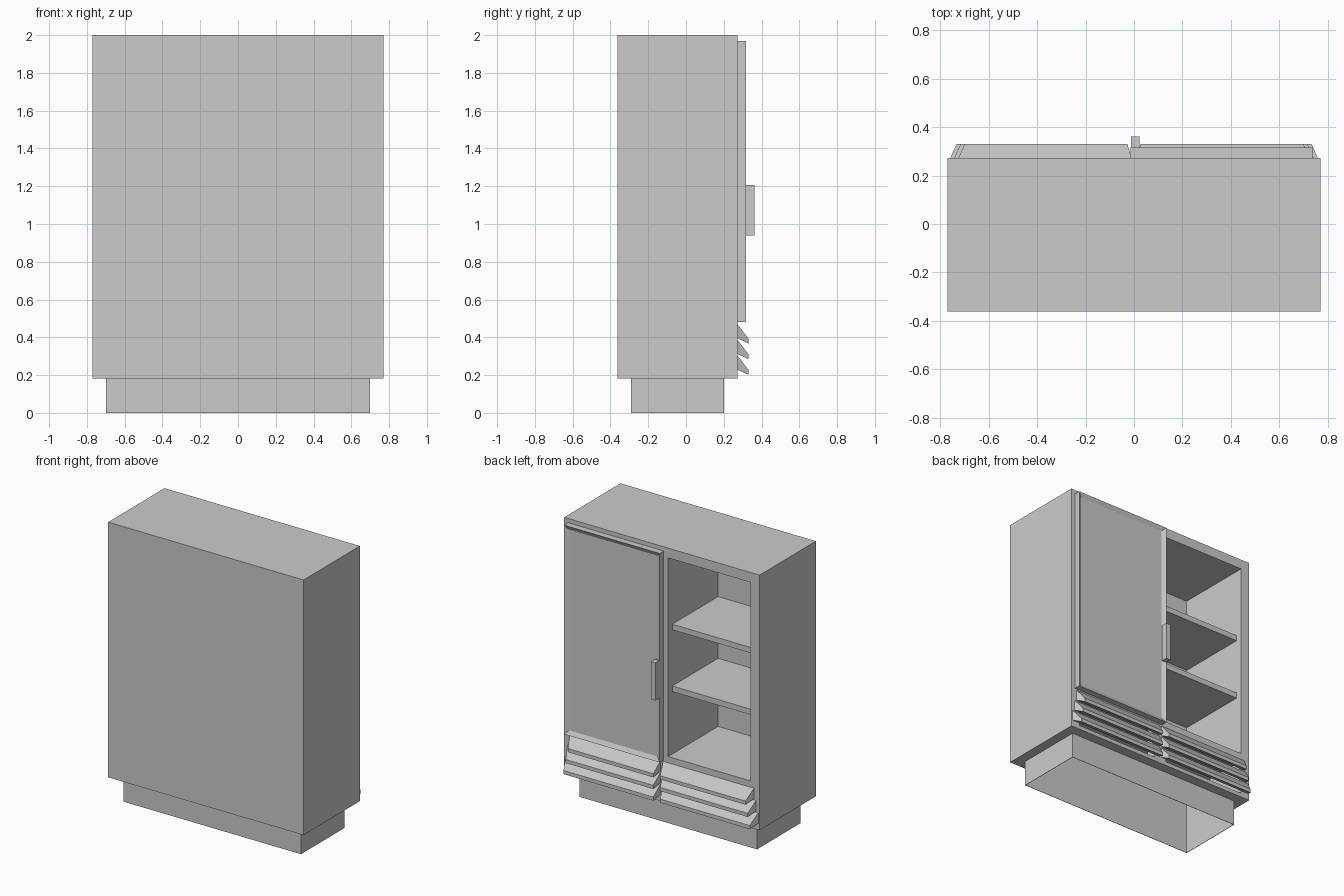
import bpy, bmesh
from mathutils import Vector

cube = bpy.data.objects.get("Cube")
if cube:
    bpy.data.objects.remove(cube, do_unlink=True)

grey = bpy.data.materials.new("light_grey")
grey.use_nodes = True
grey.diffuse_color = (0.6, 0.6, 0.6, 1)
grey.node_tree.nodes["Principled BSDF"].inputs["Base Color"].default_value = (0.6, 0.6, 0.6, 1)


def finish(name, bm):
    bmesh.ops.recalc_face_normals(bm, faces=bm.faces)
    mesh = bpy.data.meshes.new(name)
    bm.to_mesh(mesh)
    bm.free()
    mesh.materials.append(grey)
    obj = bpy.data.objects.new(name, mesh)
    bpy.context.collection.objects.link(obj)
    return obj


def box_mesh(x, y, z):
    bm = bmesh.new()
    bmesh.ops.create_cube(bm, size=1)
    for v in bm.verts:
        v.co = Vector([r[0] if c < 0 else r[1] for c, r in zip(v.co, (x, y, z))])
    return bm


def box(name, x, y, z):
    return finish(name, box_mesh(x, y, z))


def face_towards(bm, axis):
    bm.normal_update()
    return max(bm.faces, key=lambda f: f.normal.dot(axis))


BACK, FRONT = -0.362, 0.272      # wall side and open side of the cabinet
INNER_BACK = -0.29
POST, SIDE = 0.05, 0.70          # inner edges of each compartment


def both(x0, x1):
    return [("left", (x0, x1)), ("right", (-x1, -x0))]


# Cabinet body with compartments, vents and a hollow underside cut out
body = box("cabinet_body", (-0.77, 0.77), (BACK, FRONT), (0.182, 2.0))
cutters = [box("hollow_cutter", (-SIDE, SIDE), (INNER_BACK, 0.2), (0.1, 0.46))]
for side, x in both(POST, SIDE):
    cutters.append(box(side + "_compartment_cutter", x, (INNER_BACK, 0.4), (0.515, 1.93)))
    cutters.append(box(side + "_vent_cutter", x, (0.1, 0.4), (0.21, 0.46)))
for cutter in cutters:
    cutter.hide_render = True
    mod = body.modifiers.new("cut", 'BOOLEAN')
    mod.operation = 'DIFFERENCE'
    mod.solver = 'EXACT'
    mod.object = cutter
bpy.context.view_layer.objects.active = body
for mod in list(body.modifiers):
    bpy.ops.object.modifier_apply(modifier=mod.name)
for cutter in cutters:
    bpy.data.objects.remove(cutter, do_unlink=True)

# Thin-walled plinth, open above and below
bm = box_mesh((-SIDE, SIDE), (INNER_BACK, 0.2), (0, 0.182))
ends = [face_towards(bm, Vector((0, 0, s))) for s in (1, -1)]
bmesh.ops.delete(bm, geom=ends, context='FACES_ONLY')
plinth = finish("plinth", bm)
wall = plinth.modifiers.new("wall", 'SOLIDIFY')
wall.thickness = 0.004
wall.offset = -1

# Shelves
for side, x in both(POST, SIDE):
    for level, top in (("upper", 1.44), ("lower", 1.0)):
        box(f"{side}_{level}_shelf", x, (INNER_BACK, 0.226), (top - 0.04, top))

# Sliding door with a recessed panel
bm = box_mesh((-0.015, 0.74), (FRONT, 0.317), (0.48, 1.97))
panel = face_towards(bm, Vector((0, 1, 0)))
bmesh.ops.inset_region(bm, faces=[panel], thickness=0.042)
bmesh.ops.translate(bm, verts=panel.verts, vec=(0, -0.016, 0))
finish("door", bm)
box("door_handle", (-0.012, 0.023), (0.317, 0.362), (0.938, 1.207))

# Slanted vent slats, each lower one reaching a little further outwards
for side, sign in (("left", 1), ("right", -1)):
    for i in range(3):
        drop, out = 0.083 * i, 0.017 * i
        bm = bmesh.new()
        for y, z, inner, outer in ((FRONT, 0.47, 0.01, 0.726), (0.33, 0.394, 0.027, 0.7),
                                   (0.33, 0.368, 0.027, 0.7), (FRONT, 0.395, 0.01, 0.726)):
            for x in (inner, outer + out):
                bm.verts.new((sign * x, y, z - drop))
        bmesh.ops.convex_hull(bm, input=bm.verts)
        bmesh.ops.dissolve_limit(bm, angle_limit=0.01, verts=bm.verts, edges=bm.edges)
        finish(f"{side}_vent_slat_{i + 1}", bm)
